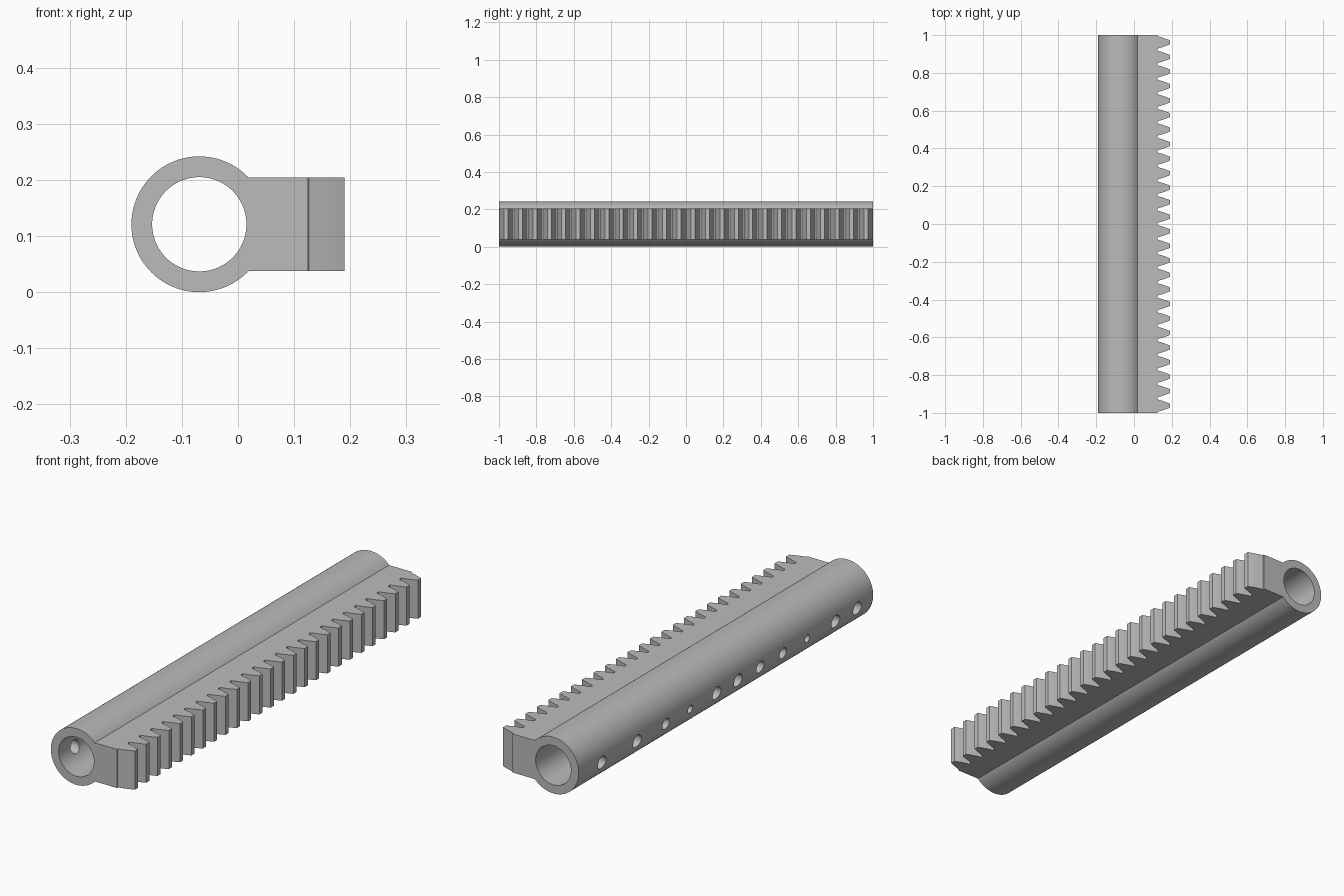
import bpy, bmesh, math
from mathutils import Matrix, Vector

if "Cube" in bpy.data.objects:
    bpy.data.objects.remove(bpy.data.objects["Cube"])

AXIS_X, AXIS_Z = -0.069, 0.121      # tube centre line
OUTER, BORE = 0.121, 0.084
TIP_X, RACK_X = 0.19, 0.017
RACK_Z0, RACK_Z1 = 0.038, 0.204
TEETH = 26
PITCH = 2 / TEETH

grey = bpy.data.materials.new("plain grey")
grey.use_nodes = True
color = (0.5, 0.5, 0.5, 1)
grey.diffuse_color = color
grey.node_tree.nodes["Principled BSDF"].inputs["Base Color"].default_value = color


def add_object(name, bm):
    bmesh.ops.recalc_face_normals(bm, faces=bm.faces)
    mesh = bpy.data.meshes.new(name)
    bm.to_mesh(mesh)
    bm.free()
    mesh.materials.append(grey)
    obj = bpy.data.objects.new(name, mesh)
    bpy.context.collection.objects.link(obj)
    return obj


def add_cylinder(bm, radius, length, centre, axis, sides):
    turn = Vector((0, 0, 1)).rotation_difference(Vector(axis)).to_matrix().to_4x4()
    bmesh.ops.create_cone(bm, cap_ends=True, segments=sides, radius1=radius,
                          radius2=radius, depth=length,
                          matrix=Matrix.Translation(centre) @ turn)


def combine(target, other, operation):
    mod = target.modifiers.new(operation.lower(), "BOOLEAN")
    mod.operation = operation
    mod.solver = "EXACT"
    mod.object = other
    bpy.context.view_layer.objects.active = target
    bpy.ops.object.modifier_apply(modifier=mod.name)
    bpy.data.objects.remove(other)


# Toothed bar: one tooth outline repeated along the length, then extruded upward
half_tooth = [(0.065, 0.0345), (0.063, 0.032), (0.058, 0.0302),
              (0.045, 0.027), (0.02, 0.0185), (0.004, 0.0123), (0, 0.0105)]
outline = [(RACK_X, -1), (TIP_X - 0.065, -1)]
for i in range(TEETH):
    mid = -1 + PITCH * (i + 0.5)
    outline += [(TIP_X - d, mid - w) for d, w in half_tooth]
    outline += [(TIP_X - d, mid + w) for d, w in reversed(half_tooth)]
outline += [(TIP_X - 0.065, 1), (RACK_X, 1)]

bm = bmesh.new()
base = bm.faces.new([bm.verts.new((x, y, RACK_Z0)) for x, y in outline])
raised = bmesh.ops.extrude_face_region(bm, geom=[base])
top = [g for g in raised["geom"] if isinstance(g, bmesh.types.BMVert)]
bmesh.ops.translate(bm, verts=top, vec=(0, 0, RACK_Z1 - RACK_Z0))
rack = add_object("toothed_bar", bm)

# Tube body, joined to the bar
bm = bmesh.new()
add_cylinder(bm, OUTER, 2, (AXIS_X, 0, AXIS_Z), (0, 1, 0), 96)
tube = add_object("toothed_tube", bm)
combine(tube, rack, "UNION")

# Long bore
bm = bmesh.new()
add_cylinder(bm, BORE, 2.2, (AXIS_X, 0, AXIS_Z), (0, 1, 0), 96)
combine(tube, add_object("bore_cutter", bm), "DIFFERENCE")

# Row of side holes through the outer wall: position along the tube, radius
holes = [(0.84, 0.028), (0.6, 0.028), (0.405, 0.024), (0.24, 0.017),
         (0.06, 0.028), (-0.085, 0.028), (-0.235, 0.026), (-0.39, 0.024),
         (-0.555, 0.017), (-0.747, 0.028), (-0.895, 0.028)]
bm = bmesh.new()
for y, radius in holes:
    add_cylinder(bm, radius, 0.13, (AXIS_X - 0.1, y, AXIS_Z - 0.018), (1, 0, 0), 32)
combine(tube, add_object("hole_cutter", bm), "DIFFERENCE")

# Smooth curved walls, sharp edges
bpy.ops.object.select_all(action="DESELECT")
tube.select_set(True)
bpy.context.view_layer.objects.active = tube
bpy.ops.object.shade_smooth_by_angle(angle=math.radians(30))
